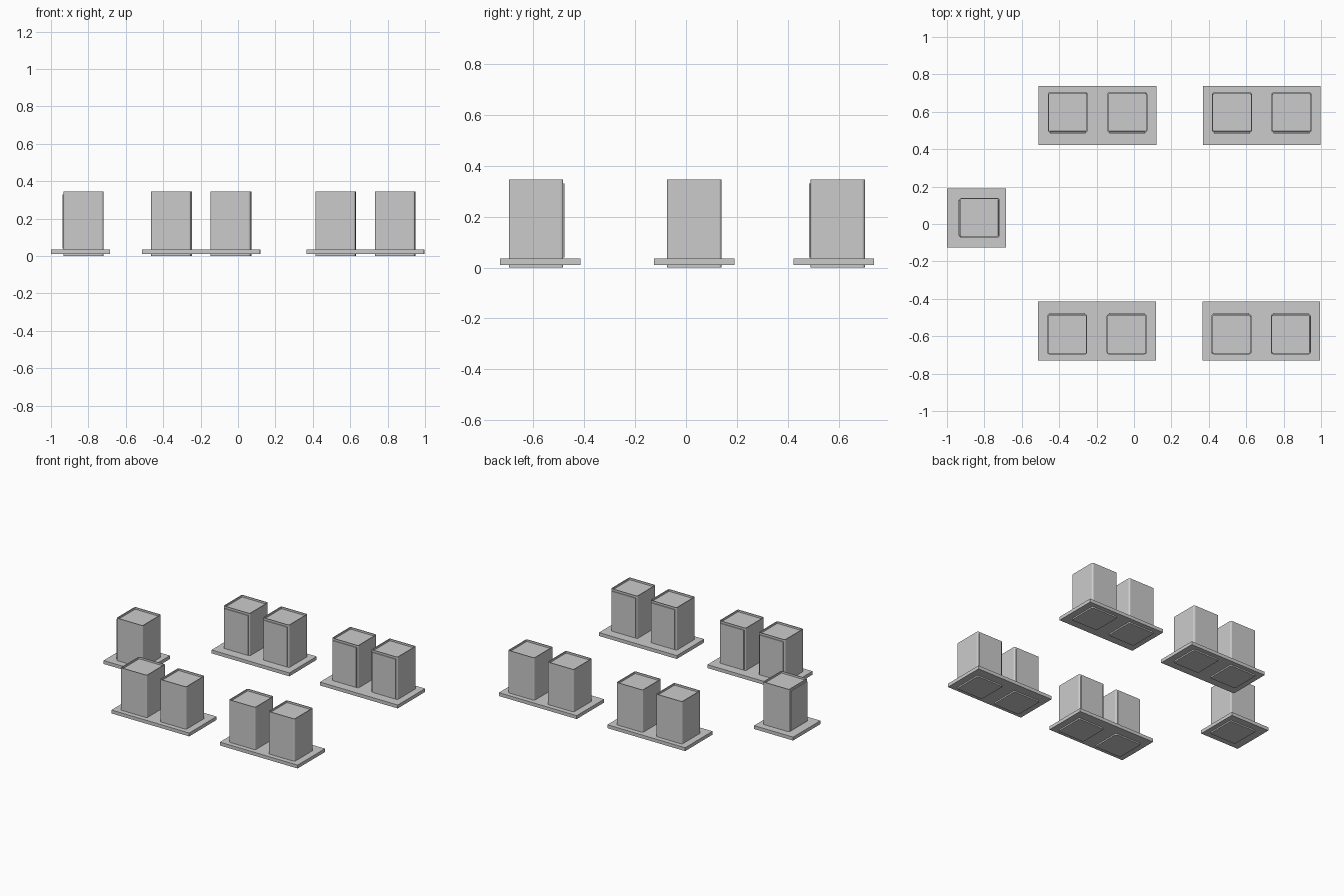
import bpy, bmesh, math
from mathutils import Matrix, Vector

if "Cube" in bpy.data.objects:
    bpy.data.objects.remove(bpy.data.objects["Cube"])

SIZE = 0.214      # cabinet width and depth
PLATE = 0.316     # plate depth


def cuboid(name, size, centre, place, bevel=0.0, recess=False):
    bm = bmesh.new()
    bmesh.ops.create_cube(bm, size=1, matrix=Matrix.Diagonal((*size, 1)))
    if bevel:
        uprights = [e for e in bm.edges
                    if abs(e.verts[0].co.z - e.verts[1].co.z) > 1e-4]
        bmesh.ops.bevel(bm, geom=uprights, offset=bevel, segments=3,
                        profile=0.5, affect='EDGES')
    if recess:
        bm.normal_update()
        top = max(bm.faces, key=lambda f: f.normal.z)
        bmesh.ops.inset_region(bm, faces=[top], thickness=0.006)
        bmesh.ops.inset_region(bm, faces=[top], thickness=0.0005, depth=-0.013)
    bmesh.ops.translate(bm, verts=bm.verts, vec=Vector(centre))
    bmesh.ops.transform(bm, verts=bm.verts, matrix=place)
    mesh = bpy.data.meshes.new(name)
    bm.to_mesh(mesh)
    bm.free()
    obj = bpy.data.objects.new(name, mesh)
    bpy.context.collection.objects.link(obj)
    return obj


def station(label, x, y, turn, width, offsets):
    # local frame: door faces -y, origin at the middle of the plate
    place = Matrix.Translation((x, y, 0)) @ Matrix.Rotation(math.radians(turn), 4, 'Z')
    cuboid(label + "_base_plate", (width, PLATE, 0.025), (0, 0, 0.0225), place)
    for i, dx in enumerate(offsets):
        tag = f"{label}_{i + 1}"
        cuboid(tag + "_cabinet", (SIZE, SIZE, 0.345), (dx, 0.0165, 0.1725),
               place, 0.011, True)
        # thin door panel on the wide side of the plate
        cuboid(tag + "_door_panel", (0.19, 0.012, 0.29),
               (dx, 0.0165 - SIZE / 2, 0.185), place)


# four double stations in two rows, doors facing the middle aisle
pair = (-0.159, 0.159)
for side, x in (("left", -0.195), ("right", 0.683)):
    station("back_" + side, x, 0.58, 0, 0.63, pair)
    station("front_" + side, x - 0.003, -0.573, 180, 0.63, pair)

# single station at the end, door facing outward
station("end_single", -0.843, 0.033, -90, PLATE, (0,))
